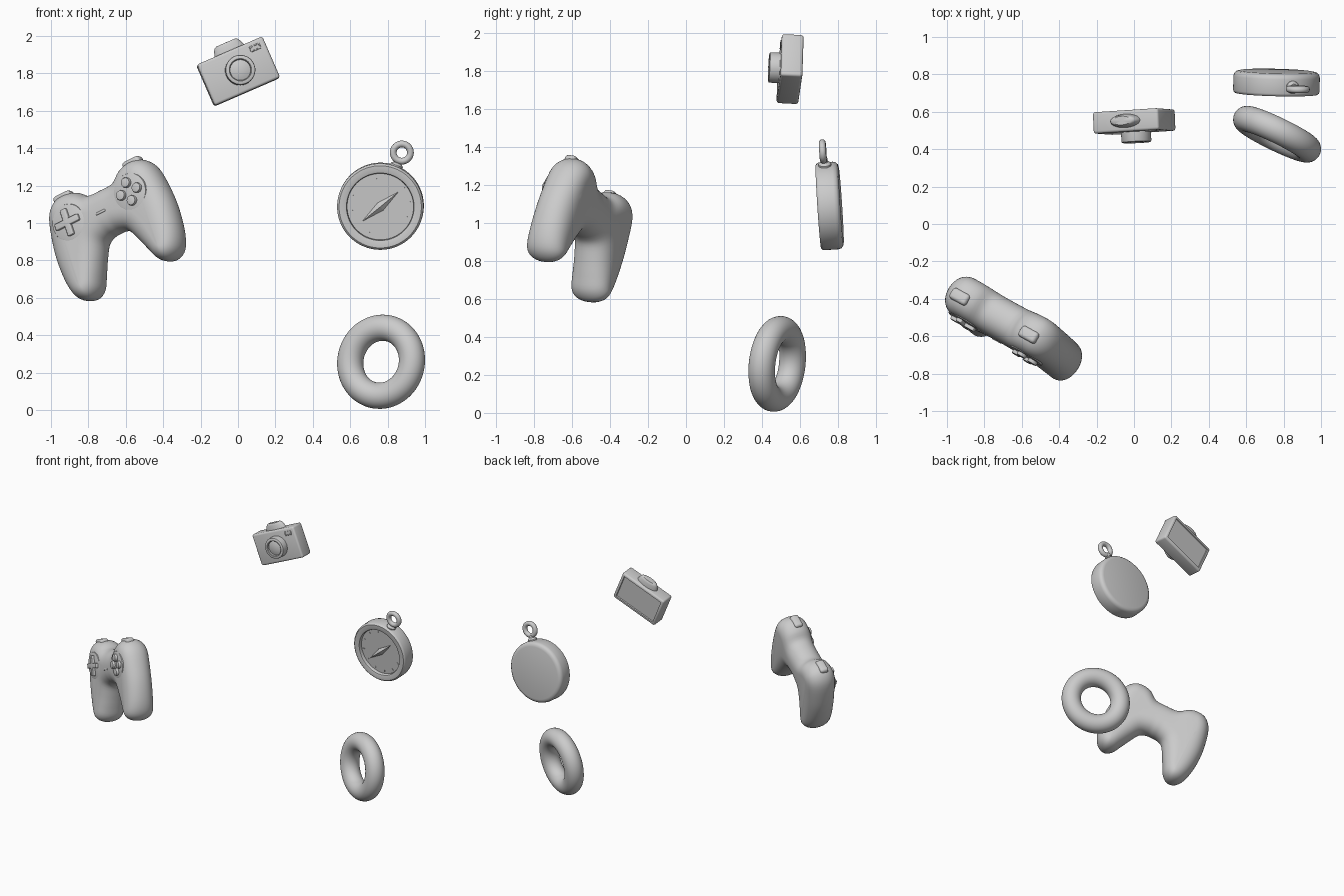
import bpy, bmesh, math
from mathutils import Vector, Matrix

if "Cube" in bpy.data.objects:
    bpy.data.objects.remove(bpy.data.objects["Cube"])


def frame(loc, right, up):
    # local x = right, y = away from the front face, z = up
    r = Vector(right).normalized()
    b = Vector(up).cross(r).normalized()
    u = r.cross(b)
    return Matrix.Translation(loc) @ Matrix((r, b, u)).transposed().to_4x4()


def finish(name, bm, mat, angle=35):
    bmesh.ops.recalc_face_normals(bm, faces=bm.faces)
    bm.transform(mat)
    me = bpy.data.meshes.new(name)
    bm.to_mesh(me)
    bm.free()
    ob = bpy.data.objects.new(name, me)
    bpy.context.collection.objects.link(ob)
    bpy.ops.object.select_all(action='DESELECT')
    ob.select_set(True)
    bpy.context.view_layer.objects.active = ob
    bpy.ops.object.shade_smooth_by_angle(angle=math.radians(angle))
    return ob


def box_bm(size, bevel, segs=3):
    bm = bmesh.new()
    bmesh.ops.create_cube(bm, size=1)
    bmesh.ops.scale(bm, vec=size, verts=bm.verts)
    if bevel:
        bmesh.ops.bevel(bm, geom=bm.edges[:], offset=bevel, segments=segs, profile=0.5, affect='EDGES')
    return bm


def box(name, mat, loc, size, bevel=0.004, rot=0):
    local = Matrix.Translation(loc) @ Matrix.Rotation(rot, 4, 'Y')
    return finish(name, box_bm(size, bevel), mat @ local)


def lathe(name, mat, profile, loc=(0, 0, 0), axis='Y', scale=(1, 1, 1), n=64):
    # profile of (radius, height) turned about local y or z
    bm = bmesh.new()
    vs = [bm.verts.new((r, 0, h)) for r, h in profile]
    es = [bm.edges.new(p) for p in zip(vs, vs[1:])]
    bmesh.ops.spin(bm, geom=vs + es, cent=(0, 0, 0), axis=(0, 0, 1), angle=2 * math.pi, steps=n)
    bmesh.ops.remove_doubles(bm, verts=bm.verts, dist=1e-5)
    rot = Matrix.Rotation(-math.pi / 2, 4, 'X') if axis == 'Y' else Matrix()
    return finish(name, bm, mat @ Matrix.Translation(loc) @ rot @ Matrix.Diagonal((*scale, 1)))


def torus(name, mat, loc, R, r, n=64, m=24):
    # ring facing along local y
    prof = [(R + r * math.cos(2 * math.pi * i / m), r * math.sin(2 * math.pi * i / m)) for i in range(m + 1)]
    return lathe(name, mat, prof, loc, n=n)


def knob(name, mat, x, z, r, y_front, y_back):
    e = 0.006
    return lathe(name, mat, [(0, y_back), (r, y_back), (r, y_front + e), (r - e * 0.3, y_front + e * 0.3),
                             (r - e, y_front), (0, y_front)], (x, 0, z), n=40)


# Ring
ring_n = Vector((0.43, 0.89, -0.11))
torus("ring", frame((0.765, 0.48, 0.258), (0.89, -0.43, 0), Vector((0, 0, 1)) + 0.11 * ring_n), (0, 0, 0), 0.183, 0.07, 96, 32)

# Compass
C = frame((0.762, 0.757, 1.09), (0.93, 0, -0.37), (0.37, -0.07, 0.93))
lathe("compass_case", C, [(0, .06), (.2, .06), (.216, .056), (.227, .046), (.231, .03), (.231, -.045), (.228, -.054),
                          (.22, -.06), (.188, -.06), (.181, -.057), (.178, -.05), (.178, -.032), (0, -.032)], n=96)
bm = bmesh.new()
for p in [(.125, 0, 0), (-.125, 0, 0), (0, 0, .025), (0, 0, -.025), (0, .015, 0), (0, -.02, 0)]:
    bm.verts.new(p)
bmesh.ops.convex_hull(bm, input=bm.verts[:])
finish("compass_needle", bm, C @ Matrix.Translation((0, -.04, 0)) @ Matrix.Rotation(math.radians(-61), 4, 'Y'), 10)
for i in range(12):
    a = i * math.pi / 6
    box(f"compass_tick_{i}", C, (.157 * math.cos(a), -.033, .157 * math.sin(a)), (.016, .006, .005), 0, -a)
lathe("compass_neck", C, [(0, .215), (.034, .215), (.034, .238), (.028, .245), (.018, .25), (.016, .27), (0, .27)],
      (0, -.01, 0), 'Z', n=32)
torus("compass_bail", C, (0, -.015, .31), .046, .018, 48, 20)

# Camera
K = frame((0.001, 0.548, 1.81), (0.915, 0.06, 0.396), (-0.396, 0.03, 0.915))
bm = box_bm((.382, .115, .24), .014)
back = max((f for f in bm.faces if f.normal.y > .9), key=lambda f: f.calc_area())
bmesh.ops.inset_region(bm, faces=[back], thickness=.012)
bmesh.ops.inset_region(bm, faces=[back], thickness=.002, depth=-.01)
finish("camera_body", bm, K)
lathe("camera_lens", K, [(0, -.04), (.08, -.04), (.08, -.104), (.078, -.11), (.073, -.113), (.06, -.113), (.056, -.11),
                         (.055, -.095), (.04, -.1), (.02, -.104), (0, -.105)], (.008, 0, 0))
lathe("camera_finder", K, [(0, .1), (.088, .1), (.086, .122), (.074, .152), (.066, .163), (.055, .168), (0, .169)],
      axis='Z', scale=(1, .42, 1), n=48)
bm = box_bm((.06, .012, .032), .004)
front = max((f for f in bm.faces if f.normal.y < -.9), key=lambda f: f.calc_area())
bmesh.ops.inset_region(bm, faces=[front], thickness=.003)
bmesh.ops.inset_region(bm, faces=[front], thickness=.001, depth=-.005)
finish("camera_flash", bm, K @ Matrix.Translation((.131, -.057, .08)))

# Controller body: outline (x, z) and the spine point each outline point shrinks to
G = frame((-0.686, -0.52, 1.075), (0.80, -0.44, 0.40), (-0.30, 0.28, 0.91))
half = [(0, .11, 0, -.02), (.09, .115, .09, -.01), (.15, .16, .18, .05), (.22, .178, .22, .06), (.29, .16, .24, .06),
        (.345, .09, .25, .03), (.375, -.05, .25, -.06), (.382, -.17, .255, -.16), (.367, -.30, .26, -.27),
        (.33, -.385, .262, -.32), (.265, -.418, .26, -.33), (.205, -.39, .258, -.31), (.165, -.32, .25, -.26),
        (.125, -.24, .23, -.18), (.085, -.172, .17, -.07), (.04, -.15, .06, -.025), (0, -.148, 0, -.02)]
ctrl = [Vector(p) for p in half + [(-a, b, -c, d) for a, b, c, d in half[-2:0:-1]]]
pts = []
for i in range(len(ctrl)):
    p0, p1, p2, p3 = (ctrl[(i + k) % len(ctrl)] for k in (-1, 0, 1, 2))
    for t in (0, .25, .5, .75):
        pts.append(.5 * (2 * p1 + (p2 - p0) * t + (2 * p0 - 5 * p1 + 4 * p2 - p3) * t * t
                         + (3 * p1 - p0 - 3 * p2 + p3) * t ** 3))
bm = bmesh.new()
rings = []
for k in range(-11, 12):
    th = math.radians(k * 7.8)
    s, y = math.cos(th) ** .8, -.112 * math.copysign(abs(math.sin(th)) ** .95, k)
    rings.append([bm.verts.new((c + (a - c) * s, y, d + (b - d) * s)) for a, b, c, d in pts])
for lo, hi in zip(rings, rings[1:]):
    for i in range(len(pts)):
        j = (i + 1) % len(pts)
        bm.faces.new((lo[i], lo[j], hi[j], hi[i]))
bm.faces.new(rings[0])
bm.faces.new(rings[-1])
bmesh.ops.triangulate(bm, faces=[f for f in bm.faces if len(f.verts) > 4])
finish("controller_body", bm, G, 60)

# Controller pads, buttons and triggers
for side, x in (("left", -.205), ("right", .205)):
    knob(f"{side}_pad", G, x, 0, .1, -.113, -.06)
    box(f"{side}_trigger", G, (x * 1.12, -.02, .158), (.11, .065, .06), .018)
box("direction_pad_across", G, (-.205, -.118, 0), (.15, .03, .036), .005)
box("direction_pad_upright", G, (-.205, -.118, 0), (.036, .03, .15), .005)
for i in range(4):
    a = i * math.pi / 2
    knob(f"action_button_{i}", G, .205 + .052 * math.cos(a), .052 * math.sin(a), .027, -.133, -.1)
box("menu_button", G, (0, -.105, -.03), (.06, .02, .014), .004)
